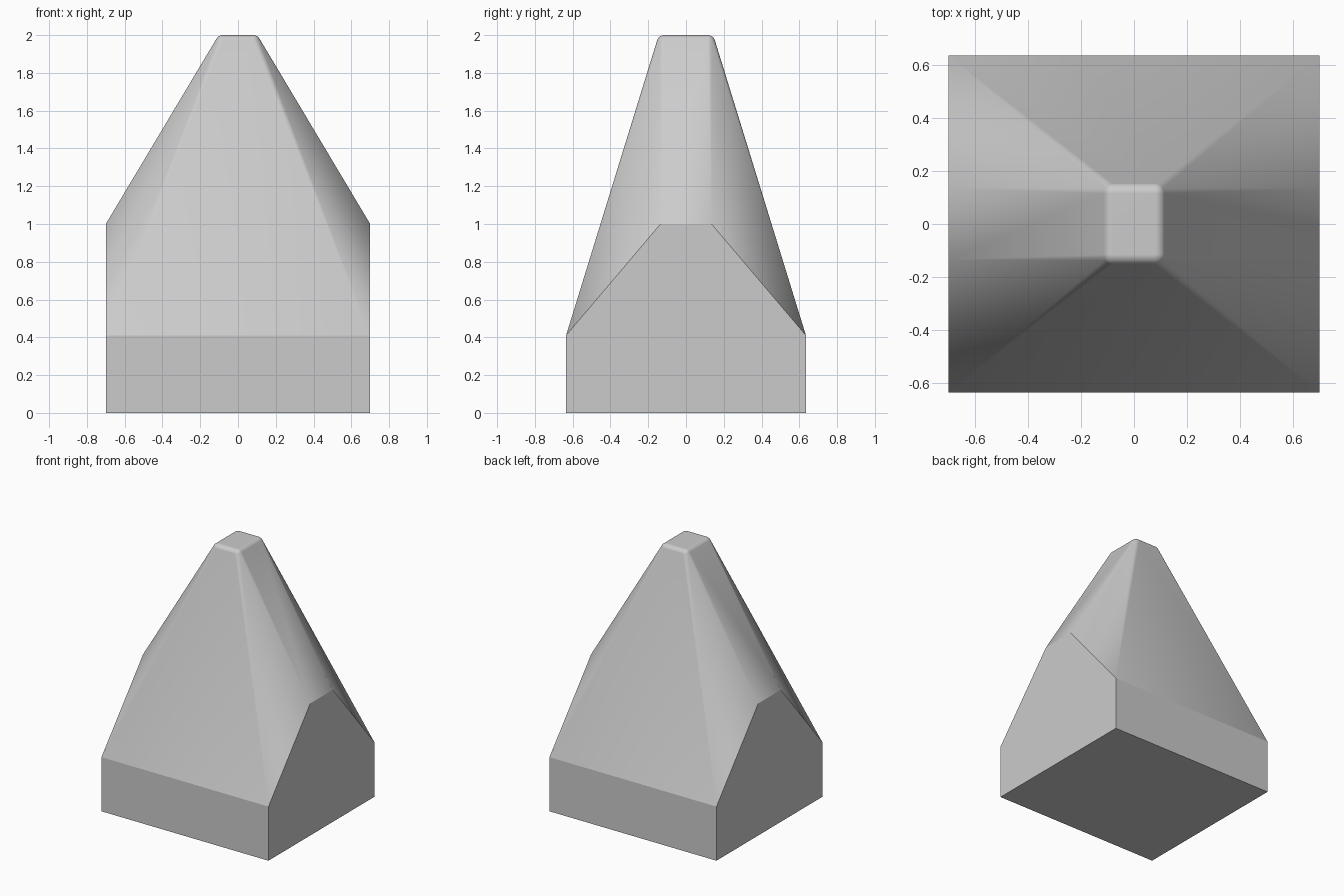
import bpy
import bmesh
import math
from mathutils import Matrix

cube = bpy.data.objects.get("Cube")
if cube:
    bpy.data.objects.remove(cube, do_unlink=True)

HALF_X, HALF_Y = 0.70, 0.635
WALL_Z = 0.41                      # top of the short front and back walls
SHOULDER_Y, SHOULDER_Z = 0.135, 1.0
CAP_X, CAP_Y, RADIUS = 0.08, 0.115, 0.04

# One plain grey
grey = bpy.data.materials.new("stone_grey")
grey.use_nodes = True
colour = (0.6, 0.6, 0.6, 1.0)
grey.diffuse_color = colour
grey.node_tree.nodes["Principled BSDF"].inputs["Base Color"].default_value = colour

bm = bmesh.new()
for sx in (-1, 1):
    for sy in (-1, 1):
        # Base corners, wall tops and side shoulders
        for y, z in ((HALF_Y, 0), (HALF_Y, WALL_Z), (SHOULDER_Y, SHOULDER_Z)):
            bm.verts.new((sx * HALF_X, sy * y, z))
        # Rounded corner of the cap
        bmesh.ops.create_uvsphere(
            bm, u_segments=32, v_segments=16, radius=RADIUS,
            matrix=Matrix.Translation((sx * CAP_X, sy * CAP_Y, 2 - RADIUS)))

# Wrap everything in one tapering skin
bmesh.ops.delete(bm, geom=bm.edges[:], context='EDGES_FACES')
hull = bmesh.ops.convex_hull(bm, input=bm.verts[:])
bmesh.ops.delete(bm, geom=[v for v in bm.verts if not v.link_faces], context='VERTS')
bmesh.ops.dissolve_limit(bm, angle_limit=math.radians(0.5),
                         verts=bm.verts[:], edges=bm.edges[:])
bmesh.ops.recalc_face_normals(bm, faces=bm.faces[:])

mesh = bpy.data.meshes.new("tapered_block")
bm.to_mesh(mesh)
bm.free()
block = bpy.data.objects.new("tapered_block", mesh)
mesh.materials.append(grey)
bpy.context.collection.objects.link(block)

# Soft cap and corner ridges, crisp panels
bpy.ops.object.select_all(action='DESELECT')
block.select_set(True)
bpy.context.view_layer.objects.active = block
bpy.ops.object.shade_smooth_by_angle(angle=math.radians(15))
weighted = block.modifiers.new("flat_panels", 'WEIGHTED_NORMAL')
weighted.keep_sharp = True
